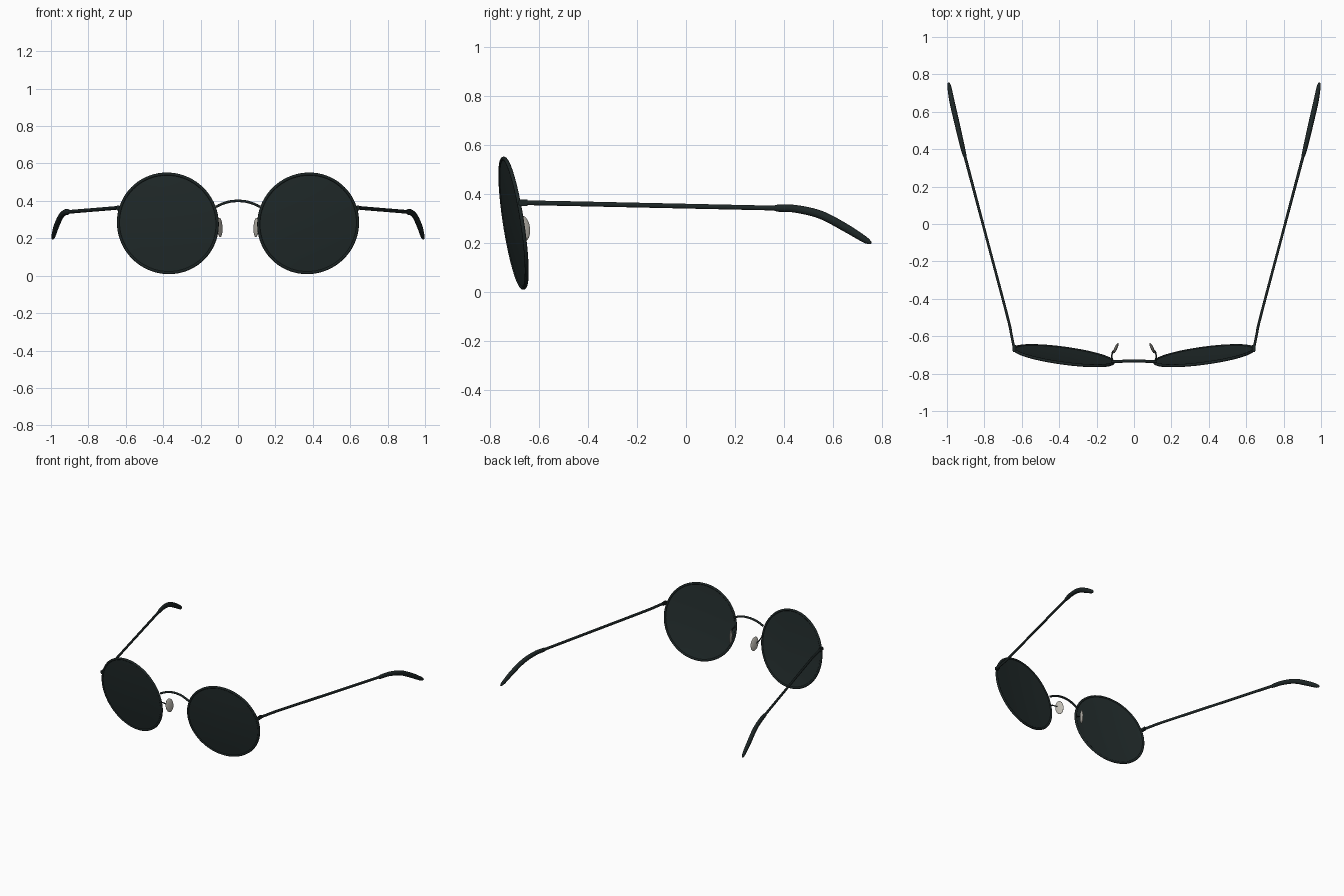
import bpy, bmesh, math
from mathutils import Vector, Matrix

if "Cube" in bpy.data.objects:
    bpy.data.objects.remove(bpy.data.objects["Cube"])


def material(name, rgb):
    m = bpy.data.materials.new(name)
    m.diffuse_color = (*rgb, 1)
    m.use_nodes = True
    m.node_tree.nodes["Principled BSDF"].inputs["Base Color"].default_value = m.diffuse_color
    return m


FRAME = material("dark frame metal", (0.012, 0.019, 0.019))
LENS = material("dark tinted lens", (0.016, 0.025, 0.025))
PAD = material("pale nose pad", (0.52, 0.50, 0.45))


def finish(bm, name, mat, angle=50):
    bmesh.ops.recalc_face_normals(bm, faces=bm.faces)
    me = bpy.data.meshes.new(name)
    bm.to_mesh(me)
    bm.free()
    me.materials.append(mat)
    ob = bpy.data.objects.new(name, me)
    bpy.context.collection.objects.link(ob)
    bpy.ops.object.select_all(action='DESELECT')
    ob.select_set(True)
    bpy.context.view_layer.objects.active = ob
    bpy.ops.object.shade_smooth_by_angle(angle=math.radians(angle))
    return ob


def smooth_path(pts, steps=6):
    """Catmull-Rom through tuples of x, y, z, half width, half height."""
    p = [pts[0]] + list(pts) + [pts[-1]]
    out = []
    for i in range(1, len(p) - 2):
        for k in range(steps):
            t = k / steps
            out.append([0.5 * (2 * b + (c - a) * t + (2 * a - 5 * b + 4 * c - d) * t * t
                               + (3 * b - a - 3 * c + d) * t ** 3)
                        for a, b, c, d in zip(*p[i - 1:i + 3])])
    return out + [list(pts[-1])]


def sweep(name, pts, mat, side=1, sides=14):
    """Elliptical tube with varying section, kept upright."""
    path = smooth_path([(side * q[0], *q[1:]) for q in pts])
    bm = bmesh.new()
    rings = []
    for i, q in enumerate(path):
        a, b = path[max(i - 1, 0)], path[min(i + 1, len(path) - 1)]
        t = (Vector(b[:3]) - Vector(a[:3])).normalized()
        u = t.cross(Vector((0, 0, 1))).normalized()
        v = u.cross(t)
        rings.append([bm.verts.new(Vector(q[:3])
                      + u * q[3] * math.cos(2 * math.pi * k / sides)
                      + v * q[4] * math.sin(2 * math.pi * k / sides))
                      for k in range(sides)])
    for r, s in zip(rings, rings[1:]):
        for k in range(sides):
            n = (k + 1) % sides
            bm.faces.new((r[k], r[n], s[n], s[k]))
    bm.faces.new(rings[0])
    bm.faces.new(rings[-1])
    return finish(bm, name, mat)


def lathe(name, profile, mat, matrix, closed, n=72):
    """Spin (radius, depth) points about the local z axis."""
    bm = bmesh.new()
    vs = [bm.verts.new((r, 0, d)) for r, d in profile]
    es = [bm.edges.new(e) for e in zip(vs, vs[1:])]
    if closed:
        es.append(bm.edges.new((vs[-1], vs[0])))
    bmesh.ops.spin(bm, geom=vs + es, cent=(0, 0, 0), axis=(0, 0, 1),
                   angle=2 * math.pi, steps=n, use_merge=True)
    bmesh.ops.remove_doubles(bm, verts=bm.verts, dist=1e-5)
    bm.transform(matrix)
    return finish(bm, name, mat)


R = 0.267
rim_profile = [(R + 0.008 * math.cos(a), 0.008 * math.sin(a))
               for a in [2 * math.pi * k / 10 for k in range(10)]]
# thin, gently domed lens section
lens_profile = [(R * f, 0.003 + 0.010 * (1 - f * f)) for f in (0, .25, .5, .75, 1)]
lens_profile += [(R * f, -0.003 + 0.010 * (1 - f * f)) for f in (1, .75, .5, .25, 0)]

for s, label in ((1, "right"), (-1, "left")):
    # rim and lens, tilted down and wrapped back
    normal = Vector((0.136 * s, -1, -0.155)).normalized()
    mat = (Matrix.Translation((0.375 * s, -0.704, 0.280))
           @ normal.to_track_quat('Z', 'Y').to_matrix().to_4x4())
    lathe(label + "_rim", rim_profile, FRAME, mat, True)
    lathe(label + "_lens", lens_profile, LENS, mat, False)

    # hinge block
    bm = bmesh.new()
    bmesh.ops.create_cube(bm, size=1, matrix=Matrix.Translation((0.641 * s, -0.664, 0.363))
                          @ Matrix.Diagonal((0.018, 0.040, 0.026, 1)))
    bmesh.ops.bevel(bm, geom=bm.edges[:], offset=0.004, segments=2, affect='EDGES')
    finish(bm, label + "_hinge", FRAME)

    # temple arm and ear tip
    sweep(label + "_temple", [
        (0.642, -0.660, 0.364, .007, .010), (0.656, -0.590, 0.362, .007, .010),
        (0.678, -0.490, 0.360, .007, .010), (0.800, -0.030, 0.350, .007, .010),
        (0.910, 0.385, 0.341, .008, .010)], FRAME, s)
    sweep(label + "_ear_tip", [
        (0.904, 0.362, 0.341, .008, .011), (0.909, 0.380, 0.341, .011, .015),
        (0.926, 0.450, 0.338, .013, .016), (0.949, 0.550, 0.314, .014, .017),
        (0.972, 0.650, 0.262, .014, .017), (0.986, 0.725, 0.216, .011, .014),
        (0.991, 0.750, 0.201, .007, .008), (0.992, 0.756, 0.198, .002, .002)], FRAME, s)

    # nose pad and its wire
    bm = bmesh.new()
    bmesh.ops.create_uvsphere(bm, u_segments=24, v_segments=14, radius=1)
    bm.transform(Matrix.Translation((0.097 * s, -0.664, 0.258))
                 @ Matrix.Rotation(math.radians(24 * s), 4, 'Z')
                 @ Matrix.Rotation(math.radians(8), 4, 'X')
                 @ Matrix.Diagonal((0.008, 0.030, 0.052, 1)))
    finish(bm, label + "_nose_pad", PAD)
    sweep(label + "_pad_wire", [
        (0.113, -0.738, 0.300, .004, .004), (0.118, -0.712, 0.290, .004, .004),
        (0.115, -0.685, 0.272, .004, .004), (0.100, -0.668, 0.260, .004, .004)], FRAME, s)

# arched bridge
half = [(0.118, -0.736, 0.368), (0.085, -0.735, 0.384), (0.045, -0.733, 0.396)]
arch = [(-x, y, z) for x, y, z in half] + [(0, -0.732, 0.400)] + half[::-1]
sweep("bridge", [(*p, .008, .007) for p in arch], FRAME)
